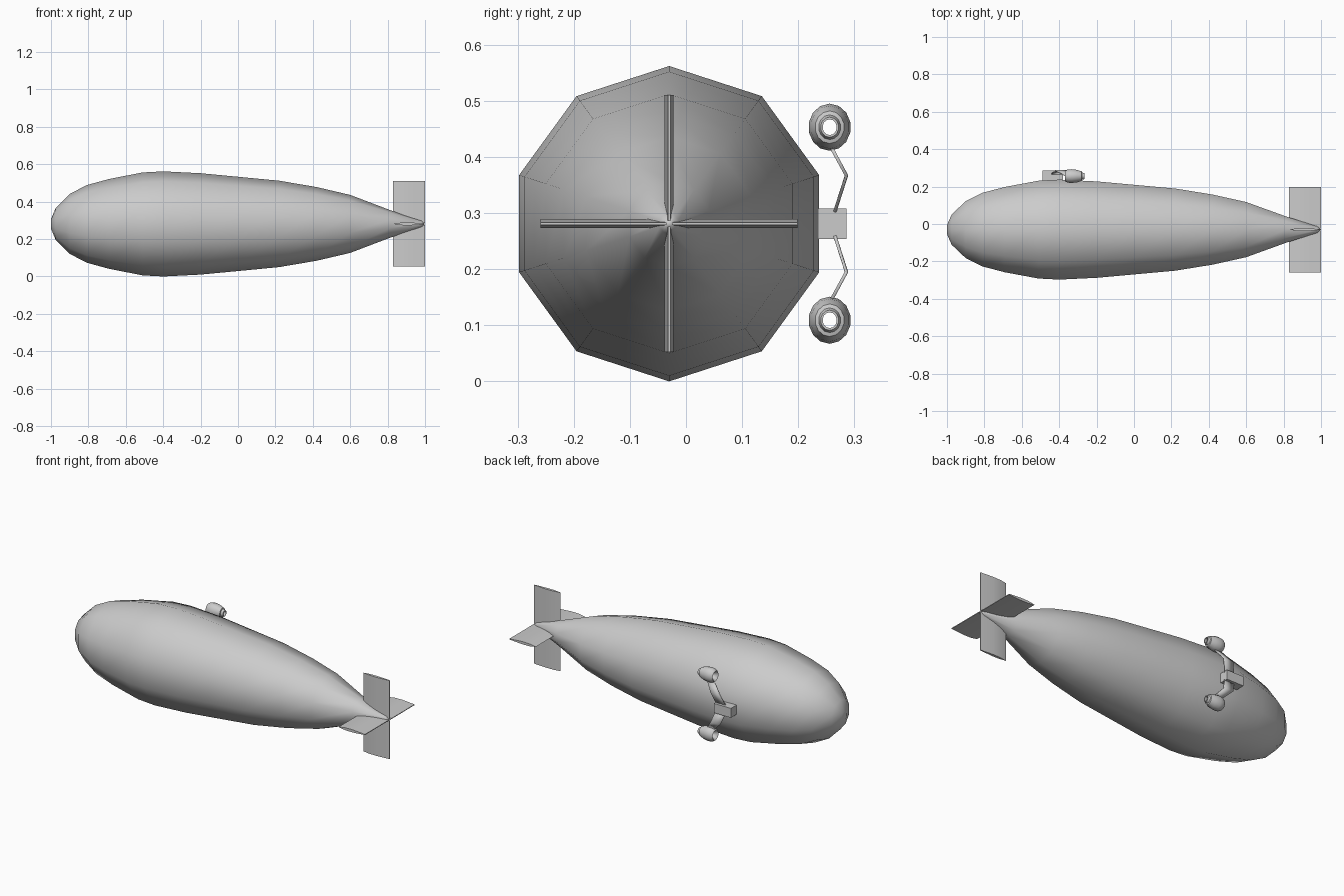
import bpy, bmesh, math
from mathutils import Vector

if "Cube" in bpy.data.objects:
    bpy.data.objects.remove(bpy.data.objects["Cube"])

AXIS_Y, AXIS_Z = -0.03, 0.281

grey = bpy.data.materials.new("light grey")
grey.use_nodes = True
colour = (0.6, 0.6, 0.6, 1)
grey.diffuse_color = colour
grey.node_tree.nodes["Principled BSDF"].inputs["Base Color"].default_value = colour


def finish(name, bm, angle):
    bmesh.ops.remove_doubles(bm, verts=bm.verts, dist=1e-5)
    bmesh.ops.recalc_face_normals(bm, faces=bm.faces)
    mesh = bpy.data.meshes.new(name)
    bm.to_mesh(mesh)
    bm.free()
    mesh.materials.append(grey)
    obj = bpy.data.objects.new(name, mesh)
    bpy.context.collection.objects.link(obj)
    bpy.ops.object.select_all(action="DESELECT")
    obj.select_set(True)
    bpy.context.view_layer.objects.active = obj
    bpy.ops.object.shade_smooth_by_angle(angle=math.radians(angle))
    return obj


def lathe(name, profile, sides, y, z, squash=1, closed=False, angle=40):
    """Turn (x, radius) points round a lengthwise axis."""
    bm = bmesh.new()
    rings = []
    for x, r in profile:
        turns = [math.tau * i / sides for i in range(sides)]
        rings.append([bm.verts.new((x, y + squash * r * math.sin(t), z + r * math.cos(t)))
                      for t in turns])
    pairs = list(zip(rings, rings[1:]))
    if closed:
        pairs.append((rings[-1], rings[0]))
    else:
        bm.faces.new(rings[0])
        bm.faces.new(rings[-1])
    for a, b in pairs:
        for i in range(sides):
            j = (i + 1) % sides
            bm.faces.new((a[i], a[j], b[j], b[i]))
    return finish(name, bm, angle)


# Ten-sided hull, blunt nose at -x and long taper to the tail
hull_profile = [(-1, 0.025), (-0.975, 0.085), (-0.9, 0.16), (-0.81, 0.207), (-0.69, 0.24),
                (-0.51, 0.275), (-0.4, 0.281), (-0.2, 0.271), (0, 0.252), (0.22, 0.231),
                (0.42, 0.197), (0.6, 0.155), (0.81, 0.075), (0.98, 0.018), (0.995, 0.005)]
lathe("hull", hull_profile, 10, AXIS_Y, AXIS_Z, angle=60)


# Four tail fins with a slim lens section
def tail_fin(name, direction):
    out = Vector(direction)
    side = Vector((1, 0, 0)).cross(out)
    section = [(0.83, 0), (0.87, 0.007), (0.92, 0.008), (1, 0.002),
               (1, -0.002), (0.92, -0.008), (0.87, -0.007)]
    bm = bmesh.new()
    ends = []
    for span in (0.005, 0.229):
        centre = Vector((0, AXIS_Y, AXIS_Z)) + out * span
        ends.append([bm.verts.new(centre + Vector((x, 0, 0)) + side * t) for x, t in section])
    a, b = ends
    bm.faces.new(a)
    bm.faces.new(b)
    for i in range(len(a)):
        j = (i + 1) % len(a)
        bm.faces.new((a[i], a[j], b[j], b[i]))
    finish(name, bm, 30)


for label, direction in (("top", (0, 0, 1)), ("bottom", (0, 0, -1)),
                         ("front", (0, -1, 0)), ("back", (0, 1, 0))):
    tail_fin(label + "_fin", direction)

# Engine mount against the hull's rear side
bm = bmesh.new()
bmesh.ops.create_cube(bm, size=1)
for v in bm.verts:
    v.co = Vector((-0.435 + 0.11 * v.co.x, 0.258 + 0.056 * v.co.y, AXIS_Z + 0.055 * v.co.z))
finish("engine_mount", bm, 30)

# Hollow engine pods and bent struts, mirrored above and below the mount
engine_profile = [(-0.37, 0.03), (-0.357, 0.039), (-0.335, 0.042), (-0.305, 0.038),
                  (-0.28, 0.029), (-0.278, 0.022), (-0.265, 0.018), (-0.265, 0.014),
                  (-0.345, 0.014), (-0.367, 0.026)]
strut_path = [(-0.45, -0.385, 0.26, 0.005), (-0.42, -0.36, 0.286, 0.086),
              (-0.37, -0.32, 0.26, 0.134)]
for label, sign in (("upper", 1), ("lower", -1)):
    lathe(label + "_engine", engine_profile, 14, 0.256, AXIS_Z + sign * 0.172,
          squash=0.9, closed=True)
    bm = bmesh.new()
    rows = [[bm.verts.new((x, y, AXIS_Z + sign * dz)) for x in (x0, x1)]
            for x0, x1, y, dz in strut_path]
    for a, b in zip(rows, rows[1:]):
        bm.faces.new((a[0], a[1], b[1], b[0]))
    strut = finish(label + "_strut", bm, 30)
    plate = strut.modifiers.new("thickness", "SOLIDIFY")
    plate.thickness = 0.006
    plate.offset = 0
